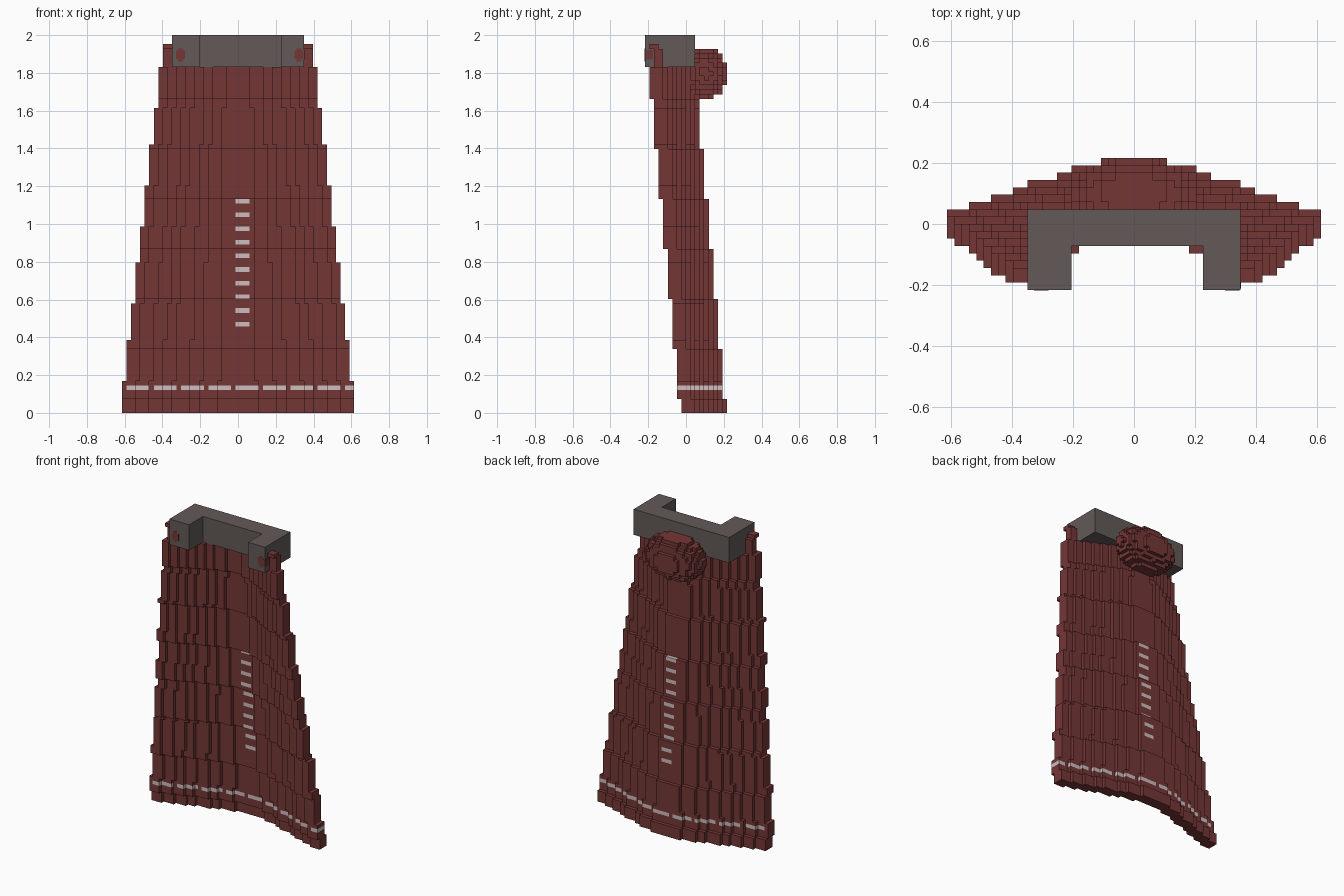
import bpy, bmesh, math

if "Cube" in bpy.data.objects:
    bpy.data.objects.remove(bpy.data.objects["Cube"])

V = 2 / 83  # voxel size


def material(name, rgb):
    m = bpy.data.materials.new(name)
    m.diffuse_color = (*rgb, 1)
    m.use_nodes = True
    m.node_tree.nodes["Principled BSDF"].inputs["Base Color"].default_value = m.diffuse_color
    return m


RED = material("dark red cloth", (0.178, 0.037, 0.037))
GREY = material("warm grey collar", (0.125, 0.101, 0.097))
PALE = material("pale stitching", (0.61, 0.51, 0.51))


def finish(name, bm, mats):
    me = bpy.data.meshes.new(name)
    bm.to_mesh(me)
    bm.free()
    for m in mats:
        me.materials.append(m)
    ob = bpy.data.objects.new(name, me)
    bpy.context.collection.objects.link(ob)
    return ob


def voxel_object(name, cells, mats):
    """Skin a dict {(i, j, k): material index} with its exposed faces only.
    x cells are centred on i * V, y and z cells start at j * V and k * V."""
    bm = bmesh.new()
    verts = {}

    def vert(p):
        if p not in verts:
            verts[p] = bm.verts.new(((p[0] - 0.5) * V, p[1] * V, p[2] * V))
        return verts[p]

    for c, mat in cells.items():
        for axis in range(3):
            for side in (0, 1):
                n = list(c)
                n[axis] += 1 if side else -1
                if tuple(n) in cells:
                    continue
                a, b = (axis + 1) % 3, (axis + 2) % 3
                quad = []
                for da, db in ((0, 0), (1, 0), (1, 1), (0, 1)):
                    p = list(c)
                    p[axis] += side
                    p[a] += da
                    p[b] += db
                    quad.append(vert(tuple(p)))
                if not side:
                    quad.reverse()
                bm.faces.new(quad).material_index = mat
    return finish(name, bm, mats)


# Cape: a curved sheet three cells thick, leaning forward towards the top
STEPS = [s / 0.61 for s in (0.1, 0.195, 0.26, 0.345, 0.405, 0.475, 0.55)]
cape = {}
for k in range(81):
    z = (k + 0.5) * V
    half = 25 - math.floor((z + 0.035) / 0.207)
    shift = math.floor((z + 0.185) / 0.265)
    for i in range(-half, half + 1):
        if k >= 76 and abs(i) < 15:
            continue  # replaced by the collar
        u = abs(i) / (half + 0.3)
        back = 8 - shift - sum(u > s for s in STEPS)
        stitch = (k == 5 and i % 6 != 5) or (
            i in (0, 1, 2) and 19 <= k <= 46 and (k - 19) % 3 == 0)
        for j in range(back - (1 if k >= 76 else 2), back + 1):
            cape[(i, j, k)] = 1 if stitch else 0
voxel_object("cape", cape, [RED, PALE])

# Lowered hood: rounded roll behind the collar
hood = {}
for i in range(-9, 10):
    for j in range(0, 9):
        for k in range(68, 81):
            x, y, z = i * V, (j + 0.5) * V, (k + 0.5) * V
            if (x / 0.2) ** 2 + ((y - 0.105) / 0.112) ** 2 + ((z - 1.8) / 0.138) ** 2 <= 1:
                hood[(i, j, k)] = 0
voxel_object("hood", hood, [RED])

# Collar: U-shaped outline extruded upwards
x0, xl, xr = 14.5 * V, -8.5 * V, 9.4 * V
outline = [(-x0, -9 * V), (xl, -9 * V), (xl, -3 * V), (xr, -3 * V),
           (xr, -9 * V), (x0, -9 * V), (x0, 2 * V), (-x0, 2 * V)]
bm = bmesh.new()
base = bm.faces.new([bm.verts.new((x, y, 76 * V)) for x, y in outline])
top = bmesh.ops.extrude_face_region(bm, geom=[base])["geom"]
bmesh.ops.translate(bm, vec=(0, 0, 7 * V),
                    verts=[g for g in top if isinstance(g, bmesh.types.BMVert)])
bmesh.ops.recalc_face_normals(bm, faces=bm.faces)
finish("collar", bm, [GREY])


# Buttons: thin red plates on the collar ends
def plate(name, centre, size):
    bm = bmesh.new()
    bmesh.ops.create_cube(bm, size=1)
    for v in bm.verts:
        v.co = [c + p * s for c, p, s in zip(centre, v.co, size)]
    finish(name, bm, [RED])


yf = -9 * V
for side, cx in (("left", -0.305), ("right", 0.323)):
    plate(side + "_button", (cx, yf, 1.895), (V, 0.004, 0.068))
    plate(side + "_button_middle", (cx, yf, 1.895), (2 * V, 0.003, 0.045))
plate("right_button_side", (x0, yf + V, 1.895), (0.004, 1.6 * V, 0.05))
